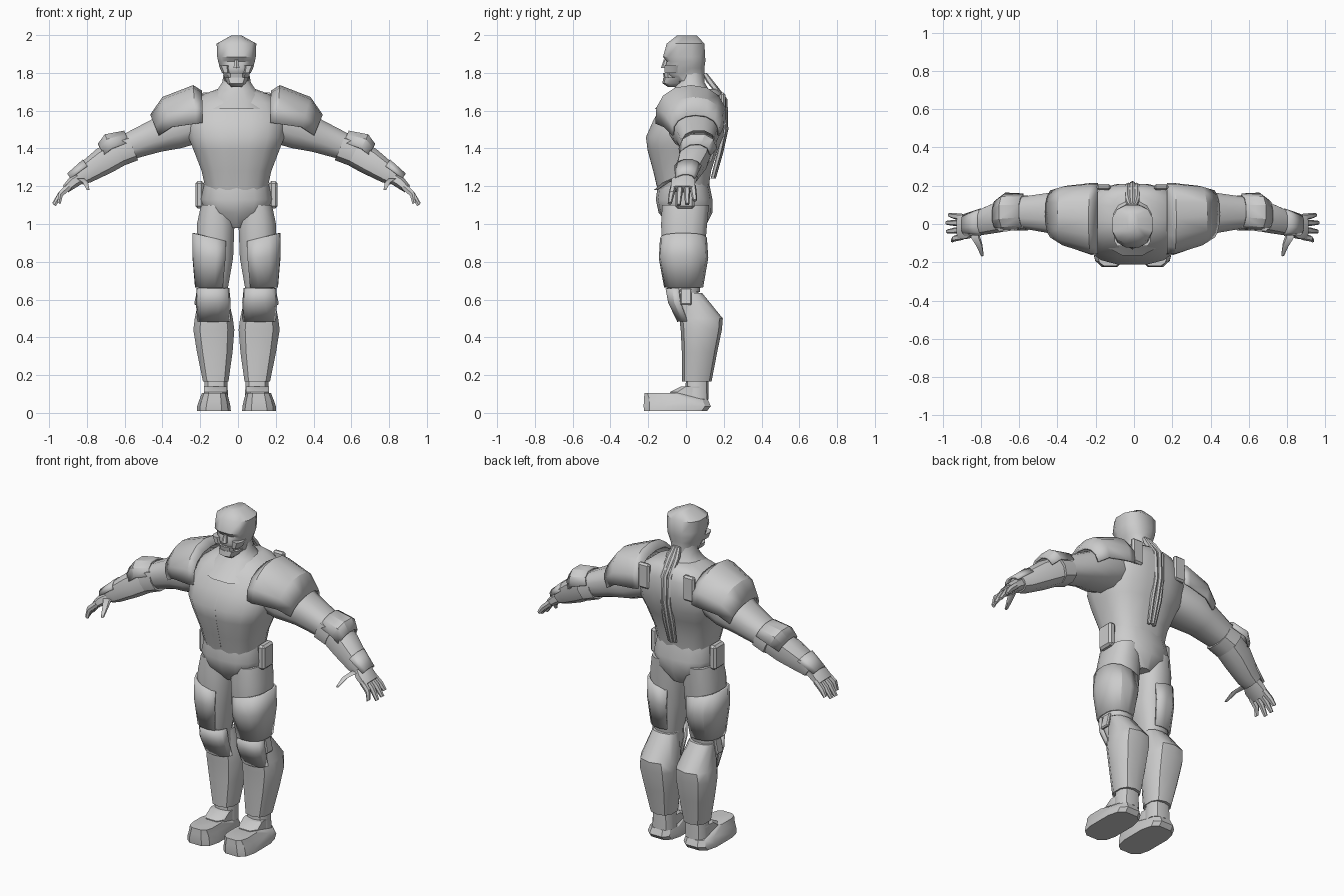
import bpy, bmesh, math
from mathutils import Matrix, Vector

OFF = -0.008          # the figure's middle sits a touch left of x = 0
grey = bpy.data.materials.new("plain grey")
grey.diffuse_color = (0.6, 0.6, 0.6, 1)


def finish(name, bm, smooth=38, thick=0):
    bmesh.ops.recalc_face_normals(bm, faces=bm.faces)
    me = bpy.data.meshes.new(name)
    bm.to_mesh(me)
    bm.free()
    me.materials.append(grey)
    me.polygons.foreach_set("use_smooth", [True] * len(me.polygons))
    me.set_sharp_from_angle(angle=math.radians(smooth))
    ob = bpy.data.objects.new(name, me)
    bpy.context.collection.objects.link(ob)
    if thick:
        mod = ob.modifiers.new("thickness", 'SOLIDIFY')
        mod.thickness = thick
        mod.offset = 0
    return ob


def loft(name, secs, n=12, sq=0.8, arc=None, smooth=38, side=1):
    """Skin rings (x, y_front, y_back, z, half_width[, tilt about y]).
    arc = (start, end) degrees makes an open plate instead of a closed body."""
    bm = bmesh.new()
    rings = []
    for x, y0, y1, z, a, *t in secs:
        rot = Matrix.Rotation(math.radians(t[0] if t else 0), 3, 'Y')
        ring = []
        for i in range(n):
            if arc:
                ang = math.radians(arc[0] + (arc[1] - arc[0]) * i / (n - 1))
            else:
                ang = 2 * math.pi * (i + 0.5) / n
            c, s = math.cos(ang), math.sin(ang)
            px = math.copysign(abs(c) ** sq, c) * a
            py = math.copysign(abs(s) ** sq, s) * (y1 - y0) / 2
            p = Vector((x, (y0 + y1) / 2, z)) + rot @ Vector((px, py, 0))
            ring.append(bm.verts.new((side * p.x + OFF, p.y, p.z)))
        rings.append(ring)
    for r, q in zip(rings, rings[1:]):
        for i in range(n - 1 if arc else n):
            j = (i + 1) % n
            bm.faces.new((r[i], r[j], q[j], q[i]))
    if not arc:
        bm.faces.new(rings[0])
        bm.faces.new(rings[-1])
    return finish(name, bm, smooth, 0.012 if arc else 0)


def pair(name, secs, **kw):
    for s, label in ((1, "left_"), (-1, "right_")):
        loft(label + name, secs, side=s, **kw)


def box(name, c, size, bevel=0.01, rot=0):
    bm = bmesh.new()
    bmesh.ops.create_cube(bm, size=1)
    bmesh.ops.scale(bm, vec=size, verts=bm.verts)
    bmesh.ops.bevel(bm, geom=bm.edges[:], offset=bevel, segments=1, affect='EDGES')
    bmesh.ops.rotate(bm, matrix=Matrix.Rotation(math.radians(rot), 3, 'Y'), verts=bm.verts)
    bmesh.ops.translate(bm, vec=(c[0] + OFF, c[1], c[2]), verts=bm.verts)
    return finish(name, bm, 20)


# Head: cranium, jaw and face
loft("cranium", [(0, -.05, .10, 1.75, .066), (0, -.108, .10, 1.79, .07),
                 (0, -.115, .10, 1.825, .088), (0, -.104, .105, 1.86, .10),
                 (0, -.125, .105, 1.885, .105), (0, -.105, .10, 1.955, .108),
                 (0, -.05, .06, 1.997, .03)], smooth=45)
loft("jaw", [(0, -.095, -.04, 1.725, .028), (0, -.125, -.01, 1.745, .052),
             (0, -.12, .01, 1.775, .066)], n=10)
loft("teeth", [(0, -.115, -.04, 1.765, .045), (0, -.122, -.04, 1.80, .05)], n=10)
loft("nose", [(0, -.133, -.09, 1.825, .018), (0, -.118, -.09, 1.87, .009)], n=6)
pair("cheekbone", [(.056, -.115, -.03, 1.80, .022), (.066, -.118, -.02, 1.84, .03)], n=8)

# Neck and torso
loft("neck", [(0, -.17, .15, 1.61, .17), (0, -.115, .15, 1.66, .165),
              (0, -.07, .125, 1.71, .105), (0, -.045, .10, 1.75, .078),
              (0, -.04, .095, 1.80, .07)], sq=0.9)
loft("torso", [(0, -.15, .12, 1.18, .165), (0, -.175, .135, 1.28, .187),
               (0, -.205, .17, 1.39, .23), (0, -.215, .20, 1.46, .258),
               (0, -.175, .212, 1.55, .27), (0, -.125, .21, 1.64, .235),
               (0, -.07, .19, 1.69, .17), (0, -.02, .16, 1.715, .10)], n=16, sq=0.75)
loft("chest_seam", [(0, -.16, -.12, 1.20, .004), (0, -.178, -.14, 1.28, .004),
                    (0, -.208, -.17, 1.39, .005), (0, -.218, -.17, 1.46, .005),
                    (0, -.178, -.13, 1.55, .004), (0, -.13, -.09, 1.63, .003)], n=4)
loft("pelvis", [(0, -.145, .12, 1.23, .17), (0, -.16, .14, 1.13, .192),
                (0, -.145, .14, 1.06, .165), (0, -.08, .10, .98, .05)], n=14)
for s, label in ((1, "left"), (-1, "right")):
    box(label + "_pouch", (s * .195, -.005, 1.155), (.045, .10, .145), .012)
    box(label + "_back_plate", (s * .15, .193, 1.62), (.075, .03, .15), .01)
    box(label + "_knee_tab", (s * .207, .0, .615), (.018, .06, .09), .006, -s * 12)

# Cables down the back
for i, (x, out) in enumerate(((-.025, 0), (0, .008), (.025, 0))):
    loft(f"back_cable_{i + 1}",
         [(x * .6, .085, .11, 1.80, .010), (x, .11, .15, 1.75, .014),
          (x, .185 + out, .212 + out, 1.66, .013), (x * .8, .19 + out, .216 + out, 1.50, .014),
          (x, .165 + out, .19 + out, 1.38, .012), (x * .7, .13 + out, .15 + out, 1.24, .010)], n=6)

# Arms
pair("upper_arm", [(.20, -.10, .16, 1.55, .12, 100), (.32, -.09, .18, 1.505, .11, 106),
                   (.43, -.05, .165, 1.465, .09, 110), (.57, -.025, .145, 1.41, .073, 112)])
pair("shoulder_pad", [(.18, -.155, .21, 1.56, .14, 92), (.215, -.158, .21, 1.56, .17, 95),
                      (.35, -.112, .195, 1.535, .138, 106), (.415, -.07, .175, 1.485, .098, 112)],
     n=9, sq=0.9, arc=(82, 278), smooth=30)
pair("elbow_cuff", [(.55, -.035, .15, 1.407, .078, 113), (.625, -.035, .15, 1.38, .08, 116)], n=10)
pair("elbow_pad", [(.56, -.02, .155, 1.41, .088, 113), (.65, -.035, .16, 1.375, .108, 115),
                   (.69, -.03, .13, 1.345, .088, 118)], n=6, arc=(100, 260), smooth=20)
pair("forearm", [(.60, -.025, .14, 1.39, .076, 118), (.70, -.045, .12, 1.335, .077, 124),
                 (.80, -.06, .075, 1.27, .06, 124), (.84, -.055, .06, 1.245, .048, 126)], n=10)
pair("wrist_plate", [(.775, -.06, .08, 1.285, .064, 124), (.865, -.055, .05, 1.225, .048, 126)],
     n=6, arc=(110, 250), smooth=20)
pair("palm", [(.82, -.05, .05, 1.25, .035, 126), (.86, -.08, .052, 1.225, .035, 128),
              (.905, -.085, .052, 1.185, .024, 130)], n=8)
for i, (y, tx, tz) in enumerate(((-.066, .94, 1.11), (-.03, .965, 1.10),
                                 (.005, .968, 1.105), (.036, .955, 1.125))):
    f = y * 1.3       # fingers fan out
    pair(f"finger_{i + 1}", [(.885, y - .017, y + .017, 1.20, .019, 128),
                             (.93, (y + f) / 2 - .016, (y + f) / 2 + .016, 1.16, .017, 132),
                             (tx, f - .011, f + .011, tz, .011, 145)], n=6)
pair("thumb", [(.825, -.08, -.03, 1.24, .022), (.80, -.125, -.09, 1.22, .016),
               (.785, -.17, -.15, 1.18, .008)], n=6)

# Legs
pair("thigh", [(.105, -.13, .125, 1.10, .085), (.11, -.135, .115, 1.0, .102),
               (.115, -.13, .10, .82, .10), (.125, -.095, .075, .64, .078)])
pair("thigh_plate", [(.12, -.132, .105, .925, .112, -14), (.122, -.138, .112, .82, .108, -6),
                     (.125, -.11, .085, .665, .09, 0)], n=10, arc=(-120, 115), smooth=30)
pair("knee", [(.125, -.08, .065, .68, .074), (.122, -.075, .075, .58, .08),
              (.12, -.02, .12, .48, .08)])
pair("knee_plate", [(.125, -.104, .07, .66, .082), (.123, -.09, .07, .585, .088),
                    (.12, -.042, .09, .485, .082)], n=8, arc=(-170, -10), smooth=25)
pair("calf", [(.122, -.03, .085, .635, .075), (.12, -.035, .195, .50, .105),
              (.12, -.028, .19, .44, .113), (.115, -.022, .165, .32, .098),
              (.11, -.02, .135, .165, .07)], n=10)

# Boots
pair("ankle", [(.11, -.005, .12, .07, .068), (.108, .0, .118, .19, .062)], n=10)
pair("boot", [(.12, -.225, .115, .01, .092), (.12, -.228, .135, .035, .09),
              (.118, -.226, .12, .07, .08), (.116, -.222, -.02, .105, .068)],
     n=12, sq=0.6, smooth=30)
pair("boot_tongue", [(.112, -.09, .115, .06, .066), (.111, -.09, .11, .11, .064),
                     (.11, -.03, .10, .14, .064)], n=8, sq=0.6)
